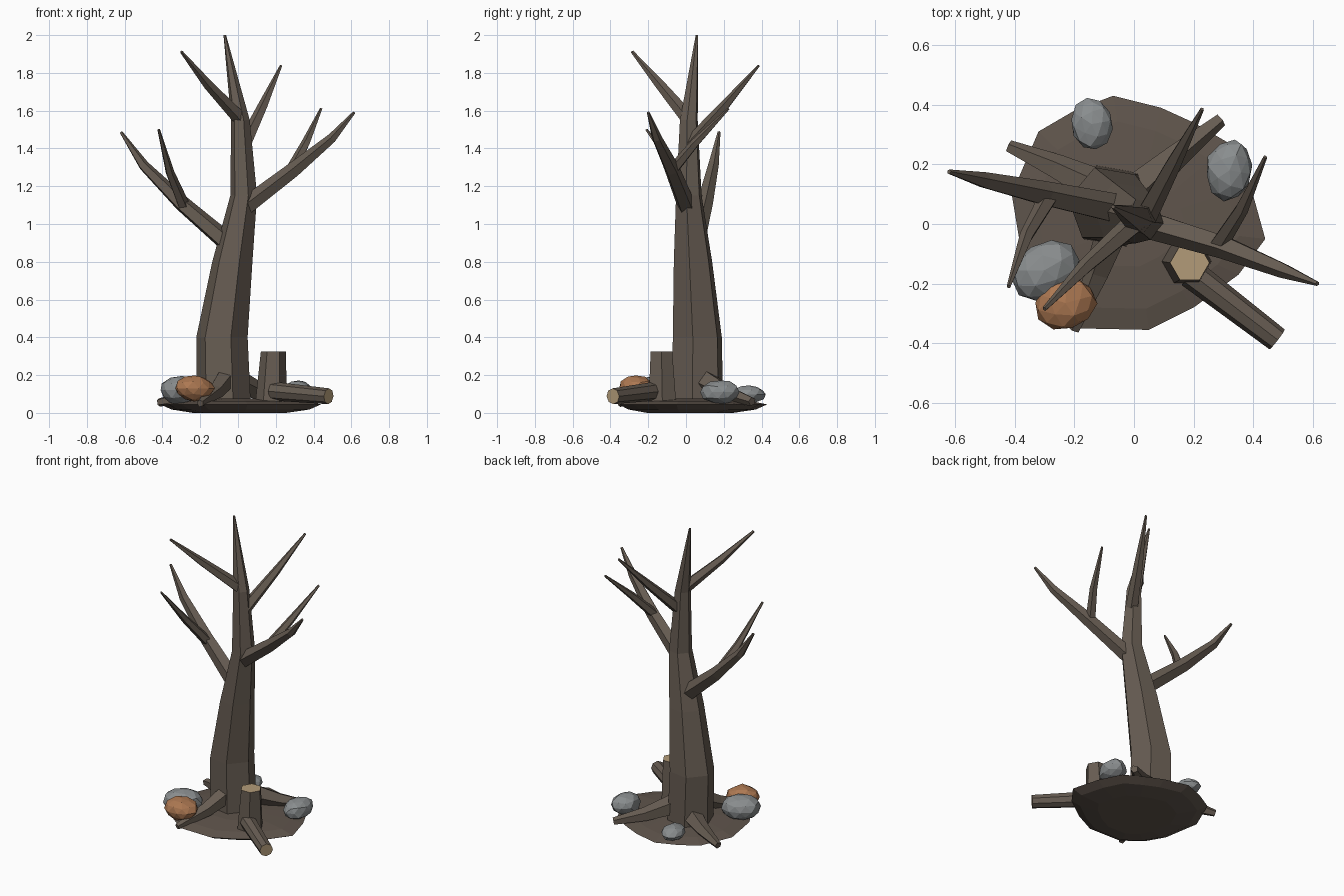
import bpy, bmesh, math, random
from mathutils import Vector

if "Cube" in bpy.data.objects:
    bpy.data.objects.remove(bpy.data.objects["Cube"])

random.seed(4)


def material(name, rgb):
    m = bpy.data.materials.new(name)
    m.diffuse_color = (*rgb, 1)
    m.use_nodes = True
    m.node_tree.nodes["Principled BSDF"].inputs["Base Color"].default_value = m.diffuse_color
    return m


BARK = material("bark brown", (0.135, 0.108, 0.085))
SOIL = material("soil brown", (0.115, 0.090, 0.072))
WOOD = material("cut wood tan", (0.45, 0.33, 0.19))
STONE = material("stone grey", (0.25, 0.265, 0.27))
RUST = material("rust orange", (0.42, 0.19, 0.085))


def finish(name, bm, mats):
    bmesh.ops.recalc_face_normals(bm, faces=bm.faces[:])
    me = bpy.data.meshes.new(name)
    bm.to_mesh(me)
    bm.free()
    for m in mats:
        me.materials.append(m)
    ob = bpy.data.objects.new(name, me)
    bpy.context.collection.objects.link(ob)
    return ob


def skin(bm, rings):
    """Join consecutive rings with quads and return the two end caps."""
    for a, b in zip(rings, rings[1:]):
        n = len(a)
        for i in range(n):
            bm.faces.new((a[i], a[(i + 1) % n], b[(i + 1) % n], b[i]))
    return bm.faces.new(rings[0][::-1]), bm.faces.new(rings[-1])


def limb(name, path, sides=5, phase=0.0, level=False, cut=False):
    """Tapered tube through (x, y, z, radius) points."""
    bm = bmesh.new()
    pts = [Vector(p[:3]) for p in path]
    rings = []
    for i, p in enumerate(pts):
        d = (pts[min(i + 1, len(pts) - 1)] - pts[max(i - 1, 0)]).normalized()
        if level:
            u, v = Vector((1, 0, 0)), Vector((0, 1, 0))
        else:
            u = d.cross(Vector((0, 0, 1))).normalized()
            v = u.cross(d)
        ring = []
        for k in range(sides):
            a = math.radians(phase) + math.tau * k / sides
            ring.append(bm.verts.new(p + path[i][3] * (u * math.cos(a) + v * math.sin(a))))
        rings.append(ring)
    caps = skin(bm, rings)
    if cut:
        caps[1].material_index = 1
    return finish(name, bm, [BARK, WOOD])


def rock(name, centre, size, mat, turn=0.0):
    bm = bmesh.new()
    bmesh.ops.create_icosphere(bm, subdivisions=2, radius=1)
    for v in bm.verts:
        v.co *= random.uniform(0.93, 1.05)
        v.co = Vector(c * s for c, s in zip(v.co, size))
    ob = finish(name, bm, [mat])
    ob.location = centre
    ob.rotation_euler.z = math.radians(turn)


# Ground mound: irregular rim, shallow bowl below and low dome on top
rim = [(0.44, -0.05), (0.39, 0.13), (0.32, 0.27), (0.20, 0.34), (0.09, 0.39), (-0.07, 0.43),
       (-0.20, 0.38), (-0.32, 0.31), (-0.41, 0.10), (-0.37, -0.14), (-0.30, -0.26),
       (-0.18, -0.35), (0.05, -0.355), (0.20, -0.28), (0.35, -0.17)]
bm = bmesh.new()
rings = [[bm.verts.new((x * s, y * s, z)) for x, y in rim]
         for s, z in ((0.58, 0.0), (0.86, 0.018), (1.0, 0.045), (0.80, 0.062), (0.40, 0.075))]
skin(bm, rings)
finish("ground_mound", bm, [SOIL])

# Trunk
limb("trunk", [(-0.075, 0.06, 0.04, 0.145), (-0.085, 0.06, 0.40, 0.138), (-0.03, 0.037, 0.80, 0.108),
               (0.03, 0.015, 1.15, 0.072), (0.013, 0.015, 1.55, 0.05), (-0.07, 0.058, 2.0, 0.007)],
     sides=6, phase=-70, level=True)

# Branches and their side shoots
limb("left_branch", [(-0.02, 0.04, 0.87, 0.055), (-0.30, 0.10, 1.11, 0.044),
                     (-0.50, 0.145, 1.31, 0.029), (-0.62, 0.175, 1.487, 0.008)])
limb("left_shoot", [(-0.28, 0.10, 1.08, 0.034), (-0.36, -0.04, 1.27, 0.024), (-0.42, -0.21, 1.5, 0.007)])
limb("right_branch", [(0.05, 0.0, 1.10, 0.05), (0.30, -0.075, 1.29, 0.042),
                      (0.50, -0.155, 1.455, 0.027), (0.615, -0.2, 1.59, 0.008)])
limb("right_shoot", [(0.28, -0.075, 1.28, 0.032), (0.36, 0.05, 1.43, 0.024), (0.44, 0.225, 1.61, 0.007)])
limb("upper_back_branch", [(0.035, 0.02, 1.42, 0.04), (0.13, 0.20, 1.62, 0.028), (0.228, 0.385, 1.838, 0.007)])
limb("upper_front_branch", [(0.01, 0.01, 1.56, 0.04), (-0.16, -0.14, 1.74, 0.027), (-0.30, -0.285, 1.912, 0.008)])

# Roots
limb("back_left_root", [(-0.08, 0.10, 0.14, 0.07), (-0.26, 0.19, 0.085, 0.045), (-0.42, 0.26, 0.055, 0.022)])
limb("back_right_root", [(-0.02, 0.09, 0.17, 0.07), (0.14, 0.23, 0.10, 0.045), (0.29, 0.35, 0.06, 0.024)])
limb("front_root", [(-0.06, 0.0, 0.19, 0.06), (-0.12, -0.16, 0.11, 0.045), (-0.20, -0.355, 0.05, 0.02)])

# Stump and fallen log with pale cut ends
limb("stump", [(0.175, -0.125, 0.04, 0.085), (0.187, -0.13, 0.325, 0.066)], sides=6, level=True, cut=True)
limb("fallen_log", [(0.19, -0.165, 0.115, 0.05), (0.48, -0.387, 0.088, 0.042)], sides=8, cut=True)

# Rocks
rock("front_left_rock", (-0.30, -0.155, 0.12), (0.122, 0.095, 0.078), STONE, 30)
rock("rust_rock", (-0.23, -0.265, 0.13), (0.105, 0.092, 0.07), RUST, 15)
rock("right_rock", (0.32, 0.18, 0.11), (0.08, 0.105, 0.066), STONE, -10)
rock("back_rock", (-0.142, 0.335, 0.098), (0.068, 0.088, 0.048), STONE, 10)
